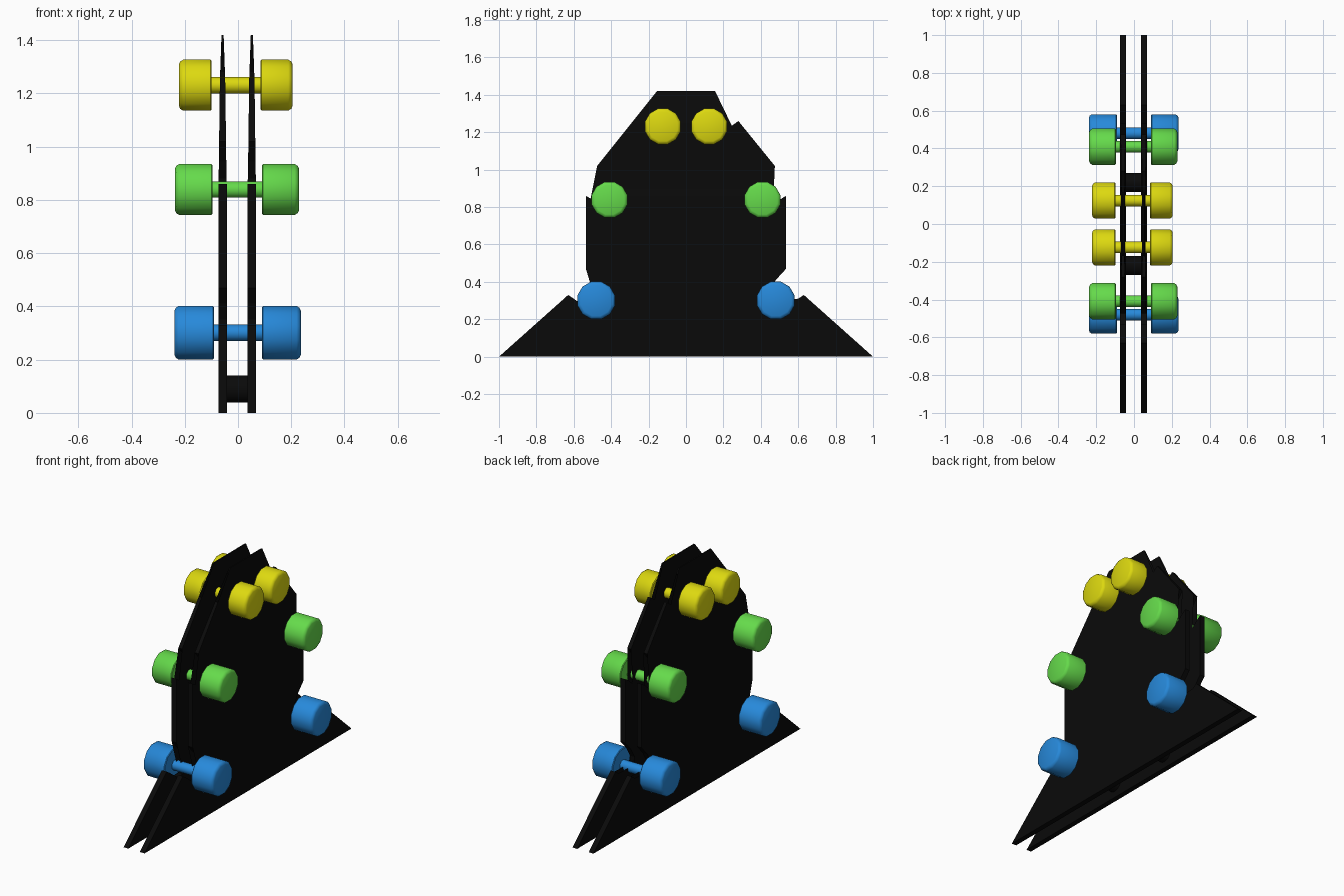
import bpy, bmesh, math
from mathutils import Matrix, Vector

if "Cube" in bpy.data.objects:
    bpy.data.objects.remove(bpy.data.objects["Cube"])


def material(name, rgb):
    m = bpy.data.materials.new(name)
    m.diffuse_color = (*rgb, 1)
    m.use_nodes = True
    m.node_tree.nodes["Principled BSDF"].inputs["Base Color"].default_value = m.diffuse_color
    return m


BLACK = material("black", (0.003, 0.003, 0.003))
YELLOW = material("yellow", (0.72, 0.69, 0.005))
GREEN = material("green", (0.13, 0.70, 0.07))
BLUE = material("blue", (0.02, 0.25, 0.70))


def finish(bm, name, mat, smooth=True):
    bmesh.ops.recalc_face_normals(bm, faces=bm.faces)
    me = bpy.data.meshes.new(name)
    bm.to_mesh(me)
    bm.free()
    me.materials.append(mat)
    ob = bpy.data.objects.new(name, me)
    bpy.context.collection.objects.link(ob)
    if smooth:
        bpy.ops.object.select_all(action='DESELECT')
        ob.select_set(True)
        bpy.context.view_layer.objects.active = ob
        bpy.ops.object.shade_smooth_by_angle(angle=math.radians(40))
    return ob


def lathe_x(bm, profile, y, z, sides):
    """Closed solid turned around the x axis from (x, radius) pairs."""
    rings = []
    for x, r in profile:
        rings.append([bm.verts.new((x,
                                    y + r * math.sin(2 * math.pi * (i + .5) / sides),
                                    z + r * math.cos(2 * math.pi * (i + .5) / sides)))
                      for i in range(sides)])
    for a, b in zip(rings, rings[1:]):
        for i in range(sides):
            j = (i + 1) % sides
            bm.faces.new((a[i], a[j], b[j], b[i]))
    bm.faces.new(rings[0])
    bm.faces.new(rings[-1])


# Side plate outline (y, z), one half: stepped slope with three hooked notches
HALF = [(1.0, 0), (0.63, 0.33),
        (0.60, 0.31), (0.52, 0.252), (0.47, 0.255), (0.44, 0.29), (0.445, 0.35), (0.48, 0.41),
        (0.535, 0.47), (0.535, 0.86),
        (0.51, 0.845), (0.445, 0.79), (0.395, 0.795), (0.368, 0.83), (0.37, 0.88), (0.41, 0.945),
        (0.475, 1.02), (0.28, 1.26),
        (0.245, 1.235), (0.165, 1.185), (0.115, 1.185), (0.085, 1.22), (0.09, 1.28), (0.125, 1.335),
        (0.17, 1.39), (0.155, 1.42)]
OUTLINE = HALF + [(-y, z) for y, z in reversed(HALF)]
TAPER = [(0.0, 0.016), (0.86, 0.016), (0.90, 0.0145), (1.25, 0.010), (1.42, 0.004)]


def half_thickness(z):
    for (z0, h0), (z1, h1) in zip(TAPER, TAPER[1:]):
        if z <= z1:
            return h0 + (h1 - h0) * (z - z0) / (z1 - z0)
    return TAPER[-1][1]


def side_plate(name, cx):
    bm = bmesh.new()
    a = [bm.verts.new((-1, y, z)) for y, z in OUTLINE]
    b = [bm.verts.new((1, y, z)) for y, z in OUTLINE]
    bm.faces.new(a)
    bm.faces.new(b)
    for i in range(len(a)):
        j = (i + 1) % len(a)
        bm.faces.new((a[i], a[j], b[j], b[i]))
    bmesh.ops.triangulate(bm, faces=bm.faces[:])
    # cut at the taper levels, then thin the upper part
    for z, _ in TAPER[1:-1]:
        bmesh.ops.bisect_plane(bm, geom=bm.verts[:] + bm.edges[:] + bm.faces[:],
                               plane_co=(0, 0, z), plane_no=(0, 0, 1))
    for v in bm.verts:
        v.co.x = cx + v.co.x * half_thickness(v.co.z)
    finish(bm, name, BLACK, smooth=False)


side_plate("left_side_plate", -0.058)
side_plate("right_side_plate", 0.052)

# Round spacers between the plates
for side, s in (("front", -1), ("back", 1)):
    bm = bmesh.new()
    lathe_x(bm, [(-0.045, 0.051), (0.04, 0.051)], s * 0.22, 0.09, 24)
    finish(bm, side + "_spacer", BLACK)


# Dumbbells: handle and two heads with softened rims
def dumbbell(name, mat, y, z, r, grip, left, right):
    bm = bmesh.new()
    lathe_x(bm, [(left[1] - .01, grip), (right[0] + .01, grip)], y, z, 16)
    for inner, outer in ((left[1], left[0]), (right[0], right[1])):
        d = 1 if outer > inner else -1
        lathe_x(bm, [(inner, r - .004), (inner + d * .004, r), (outer - d * .016, r),
                     (outer - d * .005, r - .007), (outer, r - .018)], y, z, 12)
    finish(bm, name, mat)


SETS = [("blue", BLUE, 0.48, 0.301, 0.104, 0.031, (-0.239, -0.09), (0.09, 0.236)),
        ("green", GREEN, 0.409, 0.839, 0.099, 0.031, (-0.237, -0.096), (0.09, 0.229)),
        ("yellow", YELLOW, 0.124, 1.231, 0.099, 0.031, (-0.222, -0.099), (0.085, 0.205))]
for label, mat, y, z, r, grip, left, right in SETS:
    for side, s in (("front", -1), ("back", 1)):
        dumbbell(f"{side}_{label}_dumbbell", mat, s * y, z, r, grip, left, right)
